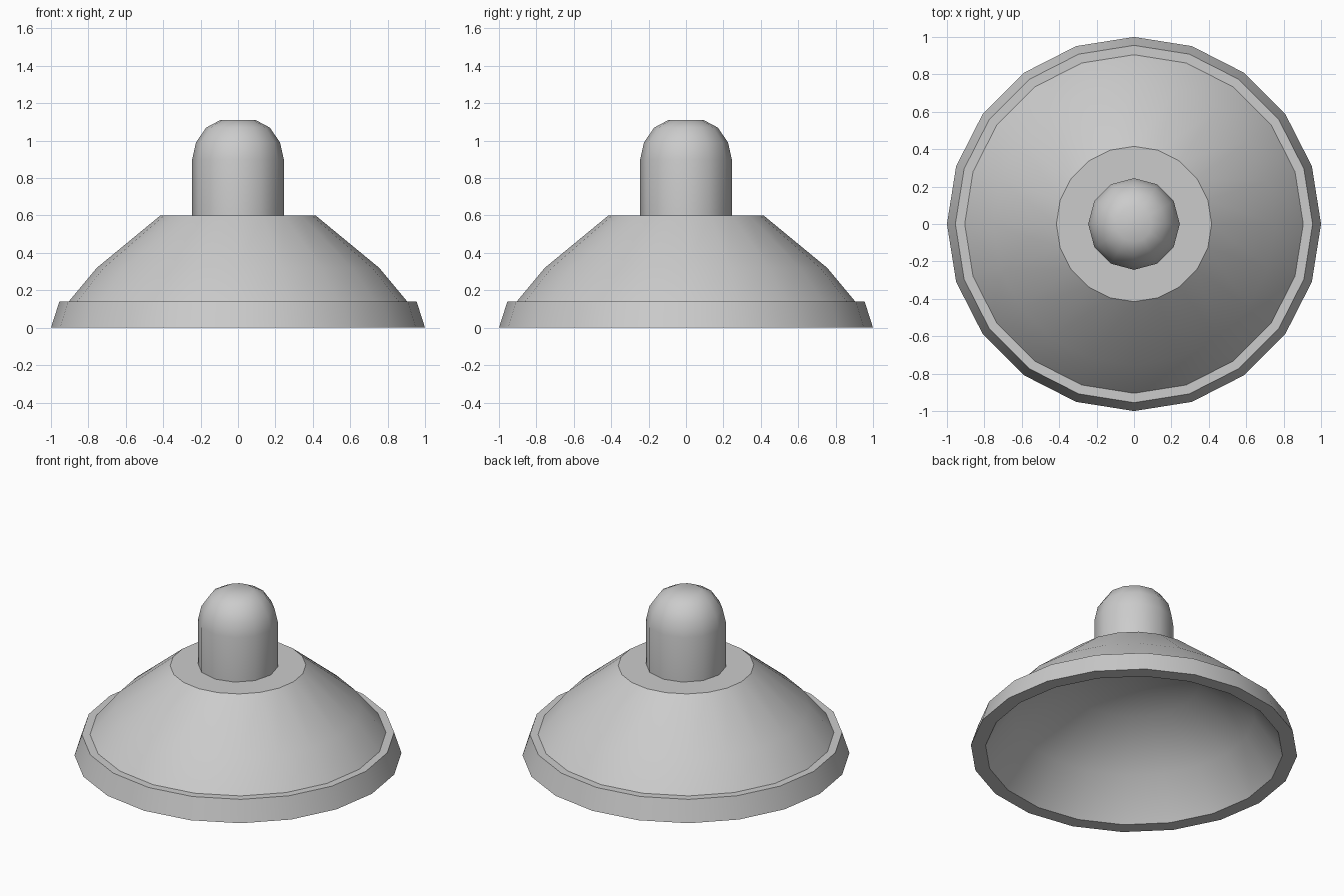
import bpy, bmesh, math

if "Cube" in bpy.data.objects:
    bpy.data.objects.remove(bpy.data.objects["Cube"])


def lathe(name, profile, sides, smooth_angle):
    """Revolve (radius, z) points around z; radius 0 makes a pole, open ends get capped."""
    bm = bmesh.new()
    rings = []
    for r, z in profile:
        if r == 0:
            rings.append([bm.verts.new((0, 0, z))] * sides)
        else:
            rings.append([bm.verts.new((r * math.cos(2 * math.pi * i / sides),
                                        r * math.sin(2 * math.pi * i / sides), z))
                          for i in range(sides)])
    for a, b in zip(rings, rings[1:]):
        for i in range(sides):
            j = (i + 1) % sides
            quad = [a[i], a[j], b[j], b[i]]
            bm.faces.new(list(dict.fromkeys(quad)))
    if profile[-1][0] > 0:
        bm.faces.new(rings[-1])
    bmesh.ops.recalc_face_normals(bm, faces=bm.faces)
    mesh = bpy.data.meshes.new(name)
    bm.to_mesh(mesh)
    bm.free()
    obj = bpy.data.objects.new(name, mesh)
    bpy.context.collection.objects.link(obj)
    bpy.ops.object.select_all(action='DESELECT')
    obj.select_set(True)
    bpy.context.view_layer.objects.active = obj
    bpy.ops.object.shade_smooth_by_angle(angle=math.radians(smooth_angle))
    return obj


# Hollow cup: inner dome, flat foot, sloped rim, ledge, outer dome, flat top
lathe("cup", [(0, 0.53), (0.40, 0.47), (0.74, 0.25), (0.91, 0),
              (1.0, 0), (0.955, 0.14), (0.905, 0.14),
              (0.755, 0.32), (0.415, 0.60)], 20, 30)

# Rounded knob standing on the flat top
lathe("knob", [(0.245, 0.60), (0.245, 0.90), (0.225, 0.99),
               (0.17, 1.07), (0.095, 1.11)], 12, 40)
